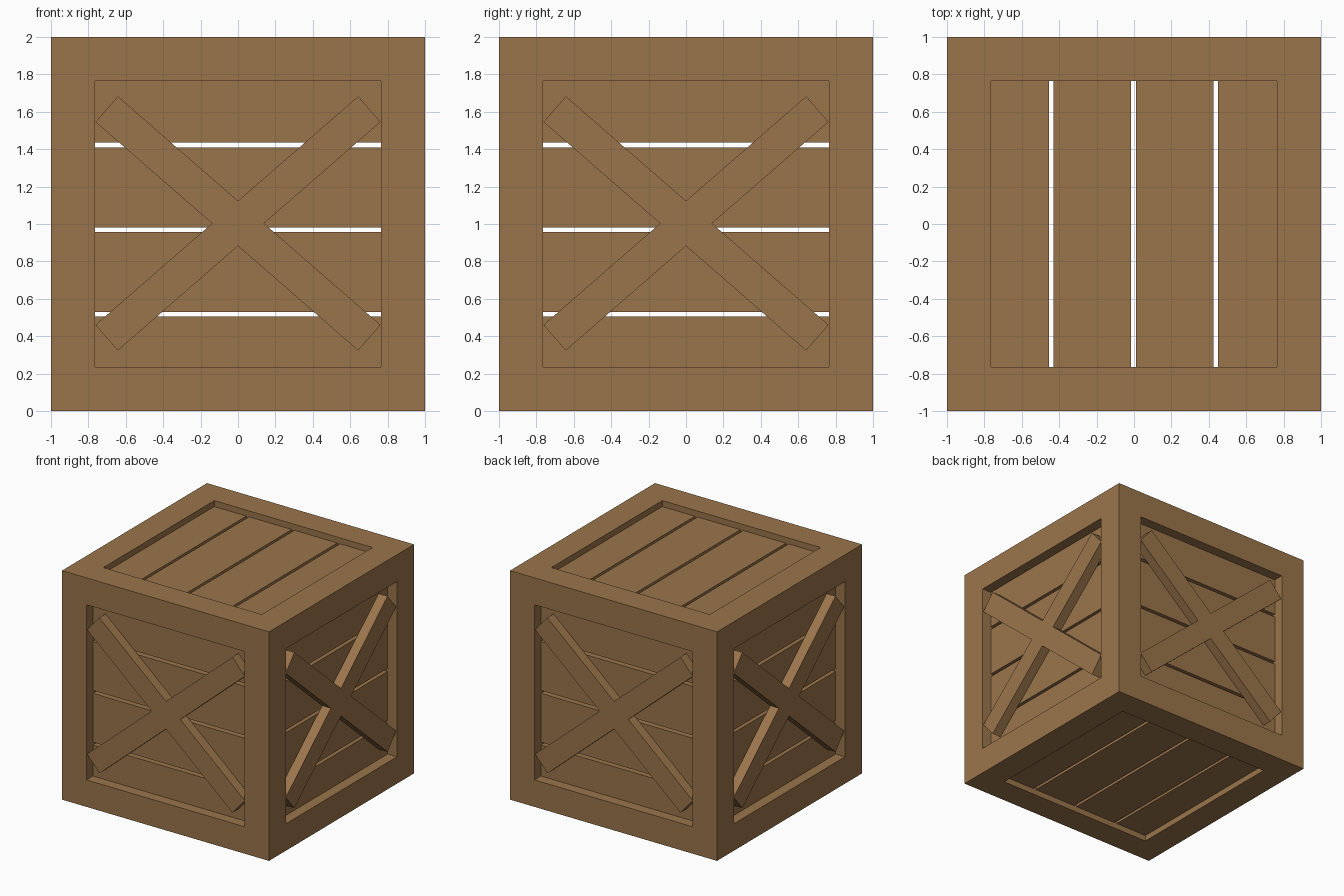
import bpy, bmesh, math
from mathutils import Matrix, Vector

if "Cube" in bpy.data.objects:
    bpy.data.objects.remove(bpy.data.objects["Cube"])

IN = 0.765          # half size of each window
SIDE_DEPTH = 0.09   # recess of the side planks
TOP_DEPTH = 0.052   # recess of the top and bottom planks
PLANK = 0.06        # plank thickness

wood = bpy.data.materials.new("brown wood")
wood.diffuse_color = (0.328, 0.178, 0.0704, 1)
wood.use_nodes = True
wood.node_tree.nodes["Principled BSDF"].inputs["Base Color"].default_value = wood.diffuse_color


def finish(bm, name):
    bmesh.ops.recalc_face_normals(bm, faces=bm.faces)
    me = bpy.data.meshes.new(name)
    bm.to_mesh(me)
    bm.free()
    me.materials.append(wood)
    ob = bpy.data.objects.new(name, me)
    bpy.context.collection.objects.link(ob)
    return ob


def box(name, lo, hi, m=Matrix()):
    lo, hi = Vector(lo), Vector(hi)
    bm = bmesh.new()
    bmesh.ops.create_cube(bm, size=1, matrix=m @ Matrix.Translation((lo + hi) / 2)
                          @ Matrix.Diagonal((*(hi - lo), 1)))
    return finish(bm, name)


# Frame: the edge cells of a 3x3x3 block, joined into one hollow shell
def frame():
    c = (-1, -IN, IN, 1)
    solid = {(i, j, k) for i in range(3) for j in range(3) for k in range(3)
             if (i != 1) + (j != 1) + (k != 1) >= 2}
    bm = bmesh.new()
    for cell in solid:
        for ax in range(3):
            for s in (0, 1):
                n = list(cell)
                n[ax] += 2 * s - 1
                if tuple(n) in solid:
                    continue
                u, v = (ax + 1) % 3, (ax + 2) % 3
                vs = []
                for du, dv in ((0, 0), (1, 0), (1, 1), (0, 1)):
                    p = [0, 0, 0]
                    p[ax] = c[cell[ax] + s]
                    p[u] = c[cell[u] + du]
                    p[v] = c[cell[v] + dv]
                    vs.append(bm.verts.new((p[0], p[1], p[2] + 1)))
                bm.faces.new(vs)
    bmesh.ops.remove_doubles(bm, verts=bm.verts, dist=1e-4)
    bmesh.ops.dissolve_limit(bm, angle_limit=0.01, verts=bm.verts, edges=bm.edges)
    finish(bm, "frame")


frame()

# Four sides: horizontal planks and a crossed pair of braces
side_spans = ((0.235, 0.505), (0.53, 0.957), (0.982, 1.41), (1.436, 1.765))
tilt = math.atan2(1.2225, 1.405)
for n, side in enumerate(("front", "right", "back", "left")):
    turn = Matrix.Rotation(n * math.pi / 2, 4, 'Z')
    for z0, z1 in side_spans:
        box(side + "_plank", (-IN, -1 + SIDE_DEPTH, z0), (IN, -1 + SIDE_DEPTH + PLANK, z1), turn)
    for s in (-1, 1):
        m = turn @ Matrix.Translation((0, 0, 1.003)) @ Matrix.Rotation(s * tilt, 4, 'Y')
        box(side + "_brace", (-0.931, -0.995, -0.091), (0.931, -1 + SIDE_DEPTH, 0.091), m)

# Top and bottom planks running front to back
top_spans = ((-IN, -0.455), (-0.43, -0.016), (0.01, 0.424), (0.45, IN))
for x0, x1 in top_spans:
    box("top_plank", (x0, -IN, 2 - TOP_DEPTH - PLANK), (x1, IN, 2 - TOP_DEPTH))
    box("bottom_plank", (x0, -IN, TOP_DEPTH), (x1, IN, TOP_DEPTH + PLANK))
